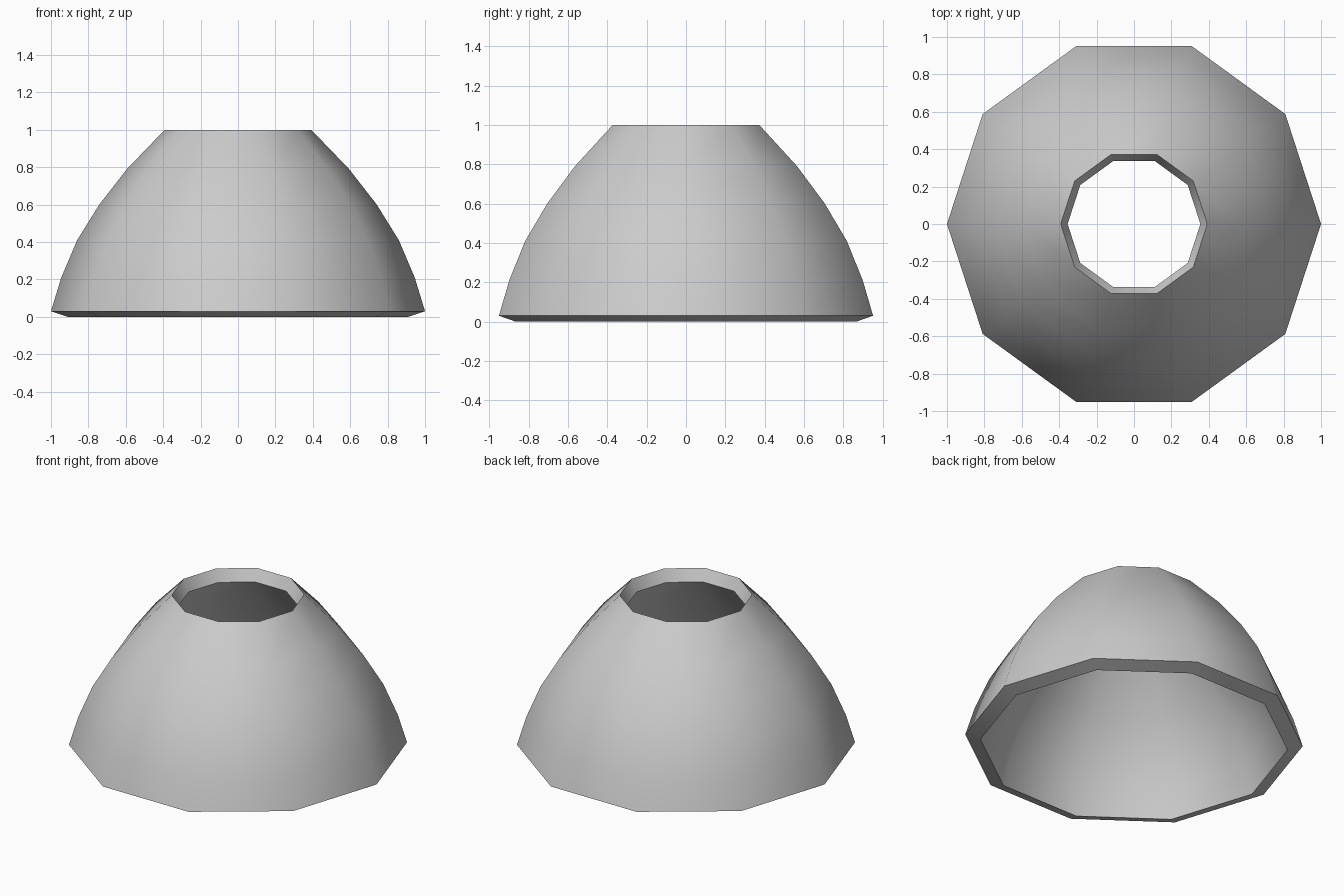
import bpy, bmesh
from math import cos, sin, pi, radians

if "Cube" in bpy.data.objects:
    bpy.data.objects.remove(bpy.data.objects["Cube"])

SIDES = 10
# Cross-section as (radius, height): up the outer wall, over the rim, down the inner wall
OUTER = [(1.0, 0.03), (0.945, 0.21), (0.86, 0.41), (0.742, 0.60), (0.594, 0.79), (0.392, 1.0)]
INNER = [(0.355, 0.925), (0.525, 0.73), (0.67, 0.55), (0.78, 0.37), (0.86, 0.18), (0.91, 0.0)]


def lathe(name, profile, sides):
    """Revolve a closed profile around z."""
    bm = bmesh.new()
    rings = [[bm.verts.new((r * cos(2 * pi * i / sides), r * sin(2 * pi * i / sides), z))
              for i in range(sides)] for r, z in profile]
    for a, b in zip(rings, rings[1:] + rings[:1]):
        for i in range(sides):
            j = (i + 1) % sides
            bm.faces.new((a[i], a[j], b[j], b[i]))
    bmesh.ops.recalc_face_normals(bm, faces=bm.faces)
    mesh = bpy.data.meshes.new(name)
    bm.to_mesh(mesh)
    bm.free()
    obj = bpy.data.objects.new(name, mesh)
    bpy.context.collection.objects.link(obj)
    return obj


# Hollow ten-sided dome, open at top and bottom
dome = lathe("dome_shell", OUTER + INNER, SIDES)
bpy.context.view_layer.objects.active = dome
dome.select_set(True)
bpy.ops.object.shade_smooth_by_angle(angle=radians(45))
